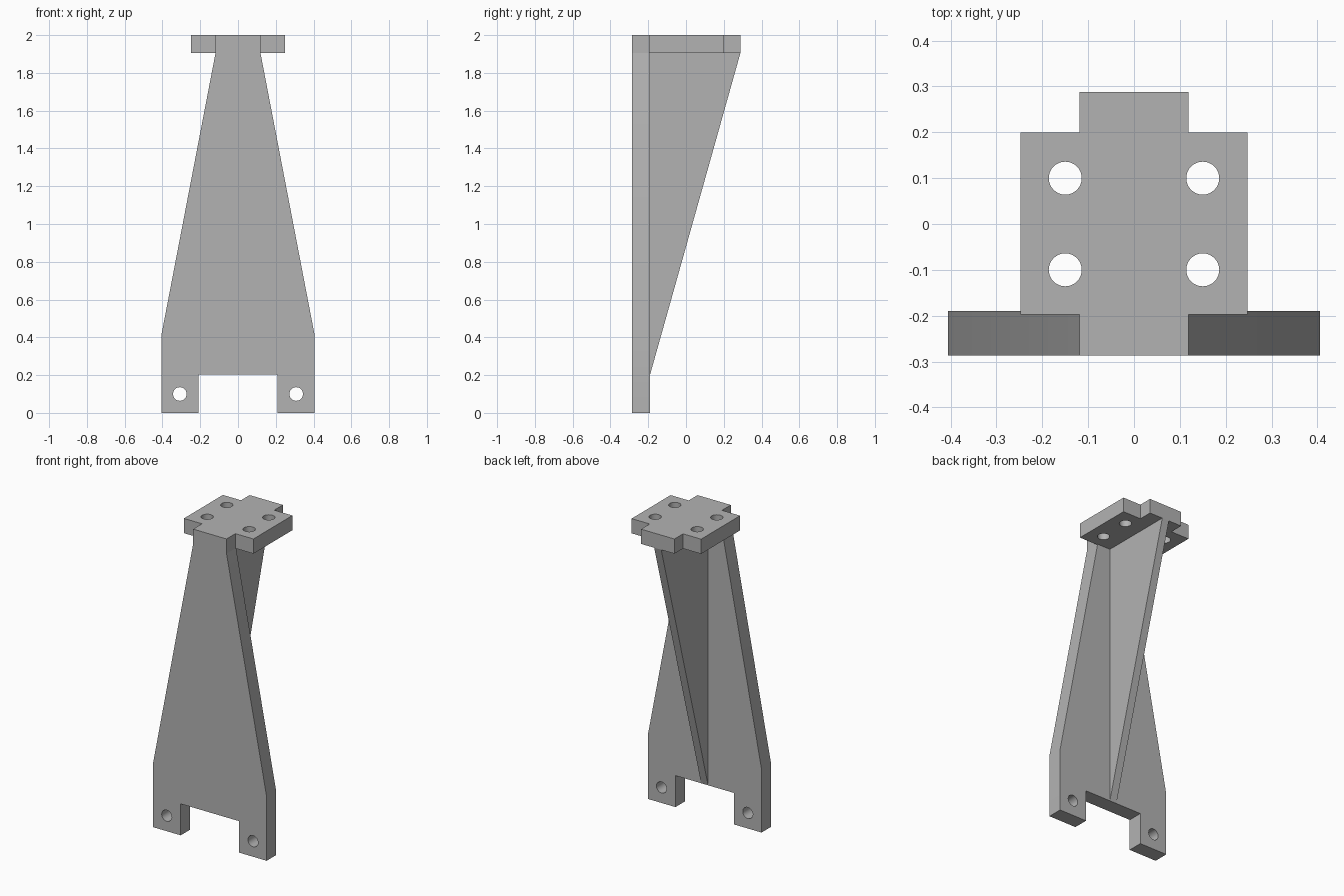
import bpy
from mathutils import Vector

cube = bpy.data.objects.get("Cube")
if cube:
    bpy.data.objects.remove(cube, do_unlink=True)

grey = bpy.data.materials.new("plain grey")
grey.use_nodes = True
colour = (0.45, 0.45, 0.45, 1)
grey.diffuse_color = colour
grey.node_tree.nodes["Principled BSDF"].inputs["Base Color"].default_value = colour


def prism(name, outline, place, direction):
    """Extrude a flat outline, mapped into space by place, along direction."""
    base = [Vector(place(a, b)) for a, b in outline]
    n = len(base)
    verts = base + [p + Vector(direction) for p in base]
    faces = [list(range(n))[::-1], list(range(n, 2 * n))]
    faces += [[i, (i + 1) % n, (i + 1) % n + n, i + n] for i in range(n)]
    mesh = bpy.data.meshes.new(name)
    mesh.from_pydata(verts, [], faces)
    mesh.materials.append(grey)
    obj = bpy.data.objects.new(name, mesh)
    bpy.context.collection.objects.link(obj)
    bpy.context.view_layer.objects.active = obj
    bpy.ops.object.mode_set(mode='EDIT')
    bpy.ops.mesh.select_all(action='SELECT')
    bpy.ops.mesh.normals_make_consistent(inside=False)
    bpy.ops.object.mode_set(mode='OBJECT')
    return obj


def mirrored(half):
    """Complete a right-hand outline with its mirror image."""
    return half + [(-a, b) for a, b in reversed(half)]


def drill(obj, centres, rotation=(0, 0, 0)):
    """Cut round bolt holes through a part."""
    for centre in centres:
        bpy.ops.mesh.primitive_cylinder_add(vertices=32, radius=0.036, depth=0.3,
                                            location=centre, rotation=rotation)
        cutter = bpy.context.object
        cutter.data.materials.append(grey)
        mod = obj.modifiers.new("bolt hole", 'BOOLEAN')
        mod.operation = 'DIFFERENCE'
        mod.solver = 'EXACT'
        mod.object = cutter
        bpy.context.view_layer.objects.active = obj
        bpy.ops.object.modifier_apply(modifier=mod.name)
        bpy.data.objects.remove(cutter, do_unlink=True)
    bpy.ops.object.select_all(action='DESELECT')
    obj.select_set(True)
    bpy.ops.object.shade_smooth_by_angle(angle=0.5)


FRONT, BACK = -0.287, -0.19
UNDER, TOP = 1.905, 2.0
NECK = 0.119

# Tapered upright plate with two feet
upright = prism("upright_plate",
                mirrored([(0.208, 0.203), (0.208, 0), (0.406, 0), (0.406, 0.41), (NECK, UNDER)]),
                lambda x, z: (x, FRONT, z), (0, BACK - FRONT, 0))
drill(upright, [(s * 0.308, FRONT, 0.1) for s in (-1, 1)], rotation=(1.5708, 0, 0))

# Cross-shaped mounting plate on top
mount = prism("mounting_plate",
              mirrored([(NECK, FRONT), (NECK, -0.197), (0.248, -0.197),
                        (0.248, 0.2), (NECK, 0.2), (NECK, 0.288)]),
              lambda x, y: (x, y, UNDER), (0, 0, TOP - UNDER))
drill(mount, [(sx * 0.15, sy * 0.1, TOP) for sx in (-1, 1) for sy in (-1, 1)])

# Thin triangular rib bracing the two plates
prism("support_rib", [(BACK, 0.203), (0.288, UNDER), (BACK, UNDER)],
      lambda y, z: (-0.025, y, z), (0.05, 0, 0))
